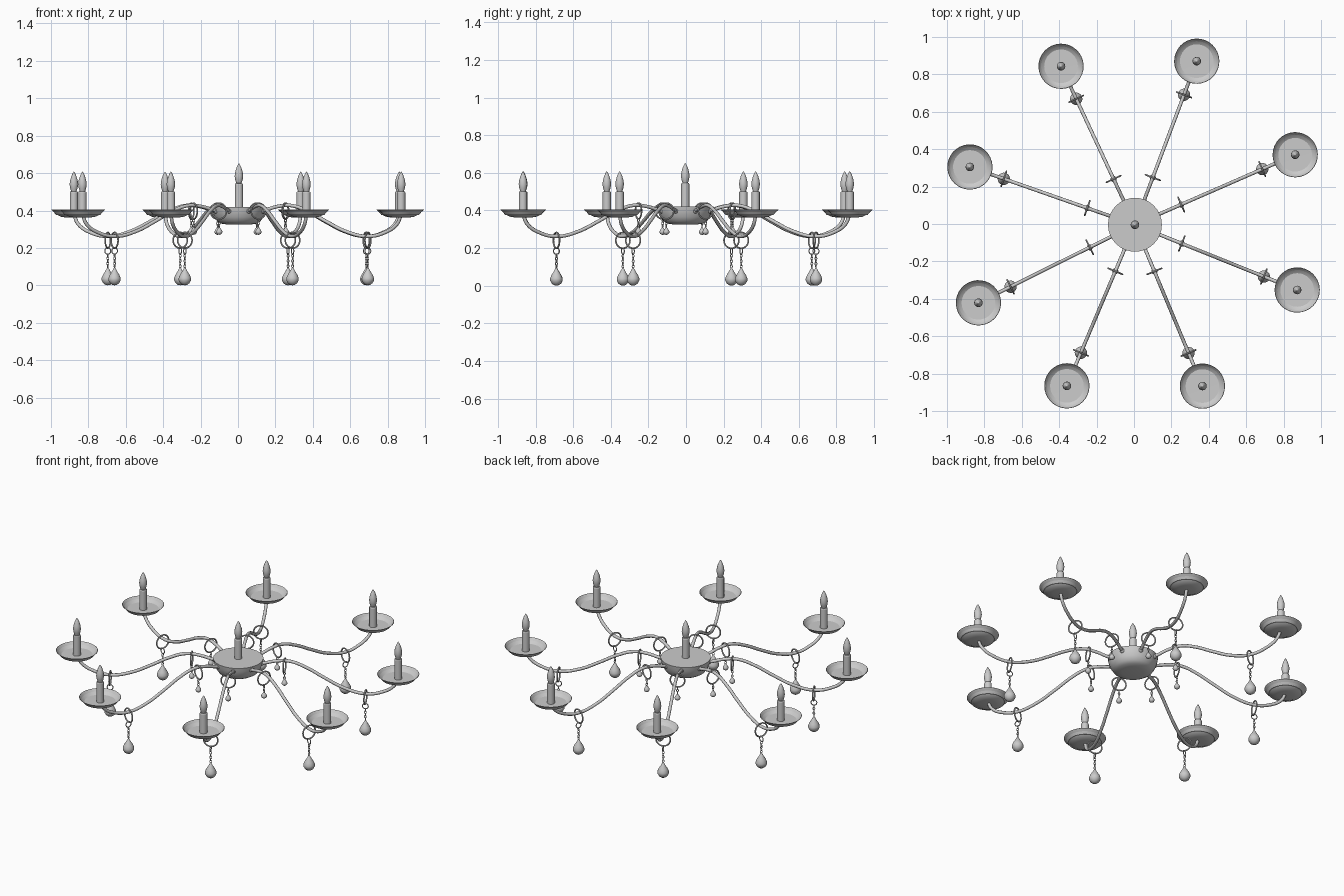
import bpy
from math import pi, sin, cos, radians
from mathutils import Matrix

if "Cube" in bpy.data.objects:
    bpy.data.objects.remove(bpy.data.objects["Cube"])


def finish(name, verts, faces):
    me = bpy.data.meshes.new(name)
    me.from_pydata(verts, [], faces)
    me.polygons.foreach_set("use_smooth", [True] * len(me.polygons))
    me.set_sharp_from_angle(angle=radians(30))
    return me


def lathe(name, profile, n=24):
    """Spin (radius, z) points about z; zero radii become poles."""
    verts, rows, faces = [], [], []
    for r, z in profile:
        k = 1 if r == 0 else n
        rows.append([len(verts) + i % k for i in range(n)])
        verts += [(r * cos(2 * pi * i / n), r * sin(2 * pi * i / n), z) for i in range(k)]
    for a, b in zip(rows, rows[1:]):
        for i in range(n):
            j = (i + 1) % n
            faces.append(list(dict.fromkeys((a[i], a[j], b[j], b[i]))))
    return finish(name, verts, faces)


def ring(name, R, r, n=28, m=8, stretch=1.0):
    """Upright torus whose hole points along x."""
    verts, faces = [], []
    for i in range(n):
        a = 2 * pi * i / n
        for j in range(m):
            b = 2 * pi * j / m
            d = R + r * cos(b)
            verts.append((r * sin(b), d * cos(a), d * sin(a) * stretch))
            i2, j2 = (i + 1) % n, (j + 1) % m
            faces.append((i * m + j, i2 * m + j, i2 * m + j2, i * m + j2))
    return finish(name, verts, faces)


def place(name, mesh, frame, loc=(0, 0, 0), spin=0):
    ob = bpy.data.objects.new(name, mesh)
    ob.matrix_world = frame @ Matrix.Translation(loc) @ Matrix.Rotation(spin, 4, 'Z')
    bpy.context.collection.objects.link(ob)
    return ob


def tube(name, pts, radius):
    cu = bpy.data.curves.new(name, 'CURVE')
    cu.dimensions = '3D'
    cu.bevel_depth, cu.bevel_resolution, cu.resolution_u = radius, 3, 6
    cu.use_fill_caps = True
    sp = cu.splines.new('BEZIER')
    sp.bezier_points.add(len(pts) - 1)
    for bp, (x, z) in zip(sp.bezier_points, pts):
        bp.co = (x, 0, z)
        bp.handle_left_type = bp.handle_right_type = 'AUTO'
    ob = bpy.data.objects.new(name, cu)
    bpy.context.collection.objects.link(ob)
    bpy.context.view_layer.update()
    dg = bpy.context.evaluated_depsgraph_get()
    me = bpy.data.meshes.new_from_object(ob.evaluated_get(dg))
    bpy.data.objects.remove(ob)
    me.polygons.foreach_set("use_smooth", [True] * len(me.polygons))
    return me


# Shared part shapes
hub = lathe("hub", [(0, .325), (.06, .325), (.095, .33), (.115, .342), (.13, .365),
                    (.14, .395), (.144, .42), (0, .42)], 32)
candle = lathe("candle", [(0, 0), (.022, 0), (.022, .125), (.019, .13), (0, .13)], 20)
flame = lathe("flame", [(0, 0), (.014, .002), (.02, .02), (.023, .04), (.02, .062),
                        (.013, .085), (.005, .102), (0, .109)], 16)
dish = lathe("dish", [(0, .362), (.045, .363), (.07, .367), (.09, .377), (.105, .389), (.121, .404),
                      (.119, .406), (.096, .377), (0, .376)], 32)
drop_shape = [(0, 0), (.013, .003), (.025, .012), (.033, .027), (.033, .039), (.026, .056),
              (.014, .075), (.006, .09), (0, .098)]
drop = lathe("drop", drop_shape, 20)
small_drop = lathe("small_drop", [(r * .5, z * .46) for r, z in drop_shape], 16)
collar = lathe("collar", [(.014 * sin(pi * i / 8), -.014 * cos(pi * i / 8)) for i in range(9)], 16)
big_ring = ring("big_ring", .042, .0045)
link_ring = ring("link_ring", .017, .003, 20)
chain_link = ring("chain_link", .006, .002, 12, 6, 1.4)
arm = tube("arm", [(.10, .395), (.15, .402), (.22, .421), (.30, .427), (.40, .395), (.50, .343),
                   (.62, .287), (.74, .262), (.84, .282), (.91, .327), (.935, .38)], .0095)

# Centre body with its candle
home = Matrix.Translation((.005, -.004, 0))
place("hub", hub, home)
place("centre_candle", candle, home, (0, 0, .415))
place("centre_flame", flame, home, (0, 0, .544))

# Eight slightly uneven arms
for k, deg in enumerate((23.6, 69.3, 115, 160.7, 206.5, 247.1, 292.7, 338.1), 1):
    f = home @ Matrix.Rotation(radians(deg), 4, 'Z')
    place(f"arm_{k}", arm, f)
    place(f"collar_{k}", collar, f, (.135, 0, .398))
    place(f"dish_{k}", dish, f, (.935, 0, 0))
    place(f"candle_{k}", candle, f, (.935, 0, .372))
    place(f"flame_{k}", flame, f, (.935, 0, .5))
    # outer pendant: ring, link, chain, drop
    place(f"outer_ring_{k}", big_ring, f, (.743, 0, .241))
    place(f"outer_link_{k}", link_ring, f, (.743, 0, .184), pi / 2)
    for i in range(5):
        place(f"chain_{k}_{i}", chain_link, f, (.743, 0, .158 - .0138 * i), i * pi / 2)
    place(f"drop_{k}", drop, f, (.743, 0, 0))
    # inner pendant: ring, short chain, small drop
    place(f"inner_ring_{k}", big_ring, f, (.27, 0, .397))
    for i in range(3):
        place(f"inner_link_{k}_{i}", chain_link, f, (.27, 0, .346 - .0138 * i), (i + 1) * pi / 2)
    place(f"small_drop_{k}", small_drop, f, (.27, 0, .27))
